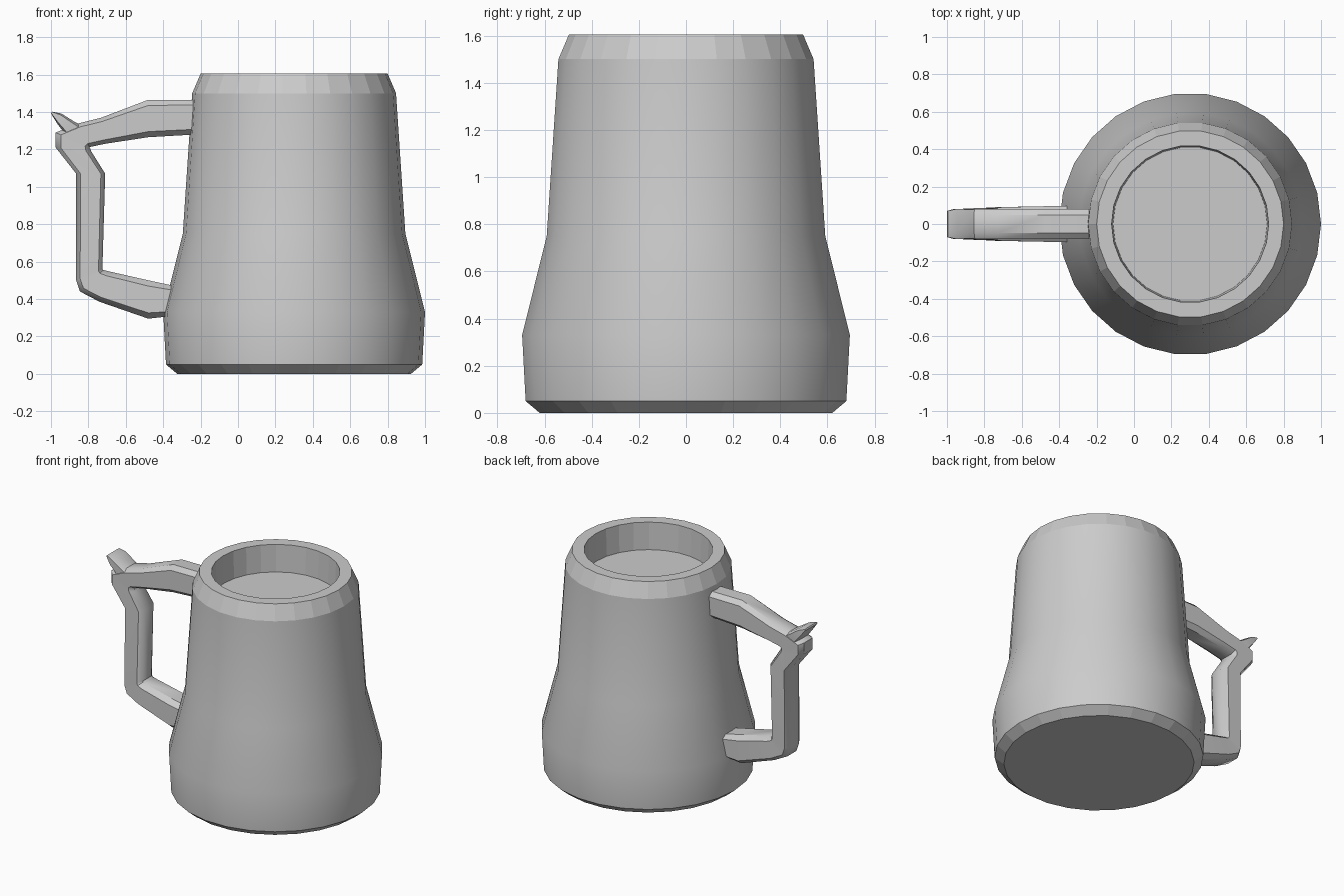
import bpy, bmesh
from math import sin, cos, pi, radians
from mathutils import Vector

if "Cube" in bpy.data.objects:
    bpy.data.objects.remove(bpy.data.objects["Cube"])

SIDES = 26
AXIS_X = 0.3


def skin(name, rings, angle, flat_bands=()):
    """Bridge equal-sized rings of points, cap both ends, shade by angle."""
    bm = bmesh.new()
    loops = [[bm.verts.new(p) for p in ring] for ring in rings]
    n = len(loops[0])
    flat = []
    for band, (a, b) in enumerate(zip(loops, loops[1:])):
        for i in range(n):
            j = (i + 1) % n
            f = bm.faces.new((a[i], a[j], b[j], b[i]))
            if band in flat_bands:
                flat.append(f)
    bm.faces.new(loops[0][::-1])
    bm.faces.new(loops[-1])
    bmesh.ops.recalc_face_normals(bm, faces=bm.faces)
    bm.faces.index_update()
    flat_ids = [f.index for f in flat]
    mesh = bpy.data.meshes.new(name)
    bm.to_mesh(mesh)
    bm.free()
    ob = bpy.data.objects.new(name, mesh)
    bpy.context.collection.objects.link(ob)
    bpy.ops.object.select_all(action='DESELECT')
    ob.select_set(True)
    bpy.context.view_layer.objects.active = ob
    bpy.ops.object.shade_smooth_by_angle(angle=radians(angle))
    for i in flat_ids:
        mesh.polygons[i].use_smooth = False
    return ob


def circle(r, z):
    return [(AXIS_X + r * cos(2 * pi * i / SIDES), r * sin(2 * pi * i / SIDES), z)
            for i in range(SIDES)]


# Eight-sided section: across the handle (y), and from its inner to outer edge
SECTION = [(1, -0.7), (1, 0.7), (0.6, 1), (-0.6, 1),
           (-1, 0.7), (-1, -0.7), (-0.6, -1), (0.6, -1)]


def station(outer, inner, half_width):
    o, i = Vector((outer[0], 0, outer[1])), Vector((inner[0], 0, inner[1]))
    mid, half = (o + i) / 2, (o - i) / 2
    return [mid + half * v + Vector((0, half_width * u, 0)) for u, v in SECTION]


# Mug body: outer wall, bevelled rim and shallow recess
profile = [(0.625, 0), (0.685, 0.05), (0.70, 0.33), (0.595, 0.75), (0.545, 1.5),
           (0.50, 1.605), (0.42, 1.605), (0.412, 1.41)]
skin("mug_body", [circle(r, z) for r, z in profile], 22, flat_bands=(0, 4, 6))

# Handle: upper arm, elbow, grip, lower arm
handle = [
    ((-0.22, 1.465), (-0.22, 1.28), 0.08),
    ((-0.48, 1.465), (-0.48, 1.265), 0.08),
    ((-0.73, 1.37), (-0.71, 1.23), 0.08),
    ((-0.85, 1.34), (-0.795, 1.212), 0.08),
    ((-0.975, 1.29), (-0.79, 1.205), 0.08),
    ((-0.975, 1.21), (-0.785, 1.19), 0.08),
    ((-0.865, 1.07), (-0.71, 1.07), 0.085),
    ((-0.865, 0.50), (-0.725, 0.56), 0.085),
    ((-0.845, 0.44), (-0.72, 0.555), 0.085),
    ((-0.74, 0.385), (-0.70, 0.55), 0.09),
    ((-0.48, 0.295), (-0.48, 0.50), 0.095),
    ((-0.34, 0.31), (-0.34, 0.47), 0.095),
]
skin("handle", [station(*s) for s in handle], 35)

# Flared thumb rest on the elbow
thumb = [
    ((-0.83, 1.325), (-0.90, 1.24), 0.076),
    ((-0.87, 1.345), (-0.935, 1.295), 0.078),
    ((-0.945, 1.392), (-0.968, 1.34), 0.08),
    ((-0.995, 1.402), (-1.0, 1.392), 0.07),
]
skin("thumb_rest", [station(*s) for s in thumb], 35)
